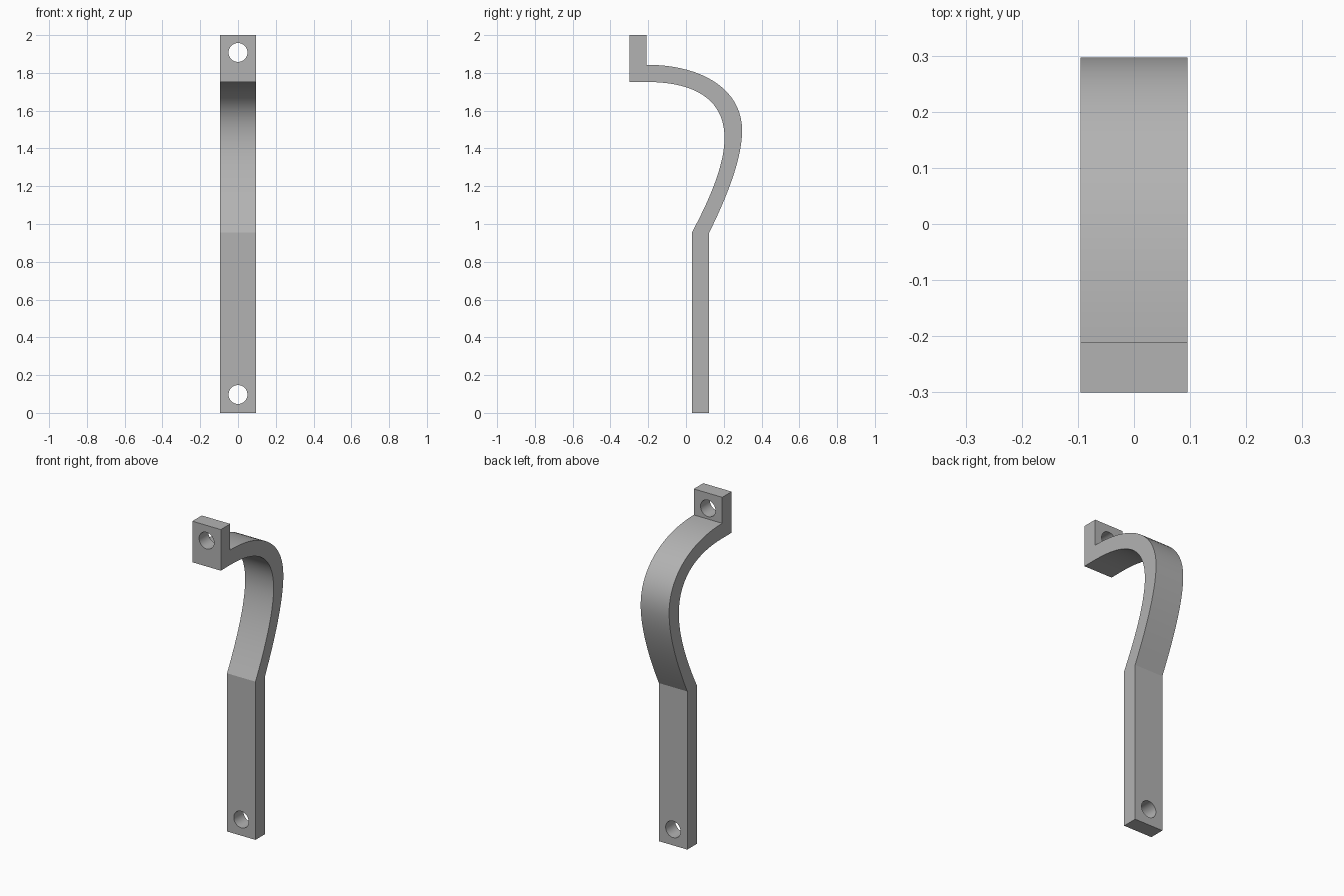
import bpy
import bmesh
import math
from mathutils import Vector
from mathutils.geometry import interpolate_bezier

if "Cube" in bpy.data.objects:
    bpy.data.objects.remove(bpy.data.objects["Cube"])

HALF_WIDTH = 0.095
HOLE_RADIUS = 0.05

grey = bpy.data.materials.new("plain grey")
grey.use_nodes = True
colour = (0.45, 0.45, 0.45, 1)
grey.diffuse_color = colour
grey.node_tree.nodes["Principled BSDF"].inputs["Base Color"].default_value = colour


def bend(*knots):
    """Sample a chain of cubic segments through (y, z) points."""
    points = []
    for i in range(0, len(knots) - 1, 3):
        a, ha, hb, b = (Vector(k) for k in knots[i:i + 4])
        points += interpolate_bezier(a, ha, hb, b, 20)[1 if i else 0:]
    return [(p[0], p[1]) for p in points]


# Side profile: the two edges of the bent strip
outer = bend((-0.21, 1.843), (0.09, 1.843), (0.297, 1.71), (0.297, 1.495),
             (0.297, 1.34), (0.21, 1.13), (0.123, 0.955))
inner = bend((-0.21, 1.752), (0.06, 1.752), (0.204, 1.65), (0.204, 1.455),
             (0.204, 1.31), (0.12, 1.12), (0.031, 0.955))
profile = ([(-0.30, 1.752), (-0.30, 2.0), (-0.21, 2.0)] + outer
           + [(0.123, 0), (0.031, 0)] + inner[::-1])

# Extrude the profile across the width
bm = bmesh.new()
side = bm.faces.new([bm.verts.new((-HALF_WIDTH, y, z)) for y, z in profile])
swept = bmesh.ops.extrude_face_region(bm, geom=[side])["geom"]
bmesh.ops.translate(bm, vec=(2 * HALF_WIDTH, 0, 0),
                    verts=[v for v in swept if isinstance(v, bmesh.types.BMVert)])
bmesh.ops.recalc_face_normals(bm, faces=bm.faces)
mesh = bpy.data.meshes.new("bent_bracket")
bm.to_mesh(mesh)
bm.free()
bracket = bpy.data.objects.new("bent_bracket", mesh)
bpy.context.collection.objects.link(bracket)
mesh.materials.append(grey)

# Screw holes through the top tab and the foot
cutters = []
for name, y, z in (("top_hole_cutter", -0.255, 1.908), ("foot_hole_cutter", 0.077, 0.097)):
    bpy.ops.mesh.primitive_cylinder_add(vertices=48, radius=HOLE_RADIUS, depth=0.2,
                                        location=(0, y, z), rotation=(math.pi / 2, 0, 0))
    cutter = bpy.context.object
    cutter.name = name
    cutter.hide_render = True
    cutter.data.materials.append(grey)
    cut = bracket.modifiers.new(name, "BOOLEAN")
    cut.operation = "DIFFERENCE"
    cut.solver = "EXACT"
    cut.object = cutter
    cutters.append(cutter)

bpy.ops.object.select_all(action="DESELECT")
bracket.select_set(True)
bpy.context.view_layer.objects.active = bracket
for cutter in cutters:
    bpy.ops.object.modifier_apply(modifier=cutter.name)
for cutter in cutters:
    bpy.data.objects.remove(cutter)

# Smooth bend and holes, crisp edges
bpy.ops.object.shade_smooth_by_angle(angle=math.radians(25))
